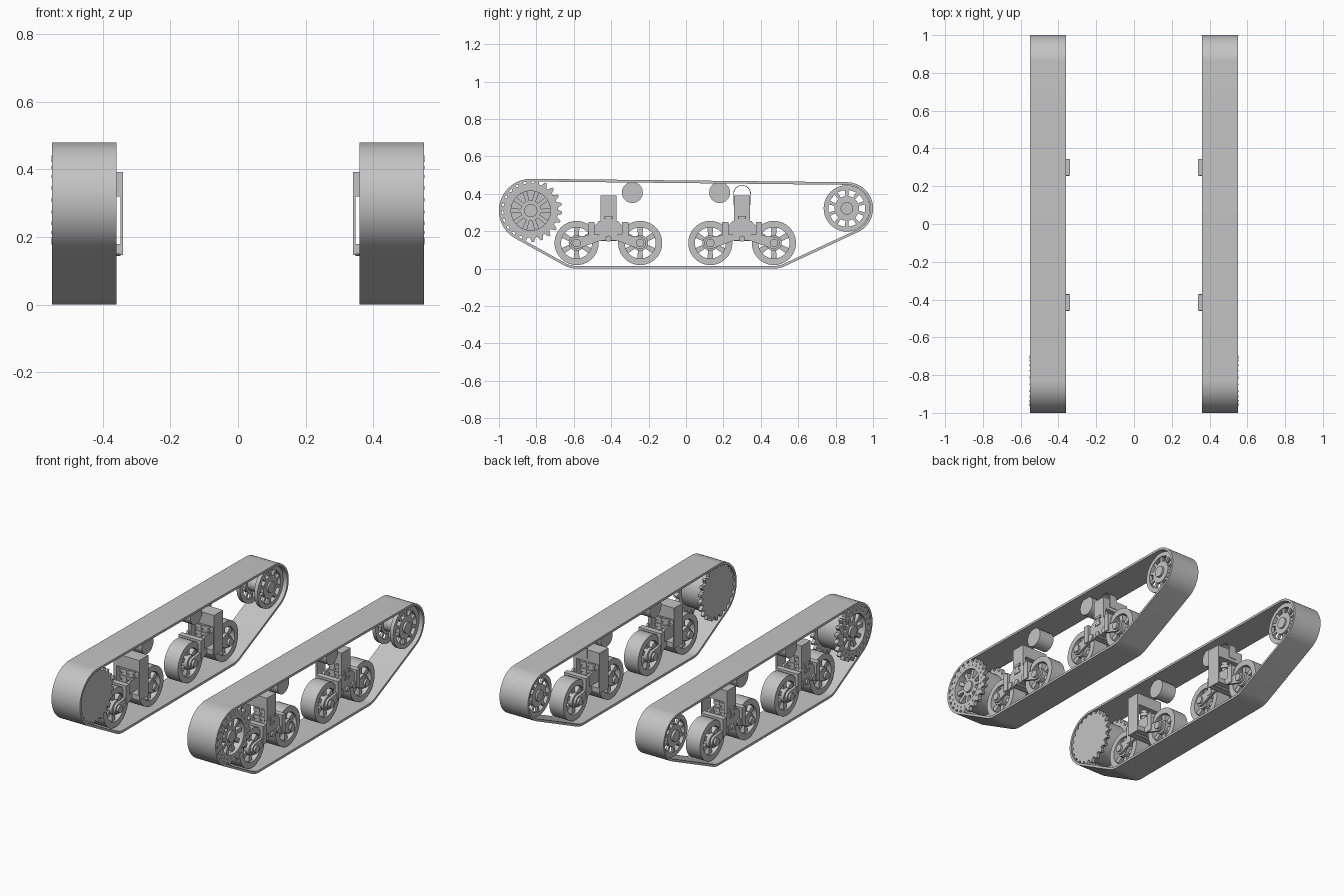
import bpy, bmesh, math
from mathutils import Vector
from mathutils.geometry import convex_hull_2d

if "Cube" in bpy.data.objects:
    bpy.data.objects.remove(bpy.data.objects["Cube"], do_unlink=True)

GREY = (0.55, 0.55, 0.55, 1)
metal = bpy.data.materials.new("plain_grey")
metal.use_nodes = True
metal.diffuse_color = GREY
metal.node_tree.nodes["Principled BSDF"].inputs["Base Color"].default_value = GREY
parts = []


# Outlines in the side plane, as (y, z) points
def circle(c, r, n=40):
    return [(c[0] + r * math.cos(math.tau * i / n), c[1] + r * math.sin(math.tau * i / n))
            for i in range(n)]


def gear(c, root, tip, teeth):
    steps = (root, root, tip, tip)
    return [(c[0] + r * math.cos(a), c[1] + r * math.sin(a))
            for i in range(teeth) for k, r in enumerate(steps)
            for a in [math.tau * (i + (k + 0.5) / 4) / teeth]]


def rect(y0, y1, z0, z1):
    return [(y0, z0), (y1, z0), (y1, z1), (y0, z1)]


def spoke(c, angle, r0, r1, w0, w1):
    u = Vector((math.cos(angle), math.sin(angle)))
    v = Vector((-u.y, u.x))
    o = Vector(c)
    return [tuple(o + u * r + v * w) for r, w in ((r0, -w0), (r1, -w1), (r1, w1), (r0, w0))]


def link(a, b, ra, rb):
    pts = circle(a, ra, 24) + circle(b, rb, 24)
    return [pts[i] for i in convex_hull_2d(pts)]


# Extrude outlines across x; a second outline of equal length makes a hole
def part(name, *solids):
    bm = bmesh.new()
    for outer, inner, x0, x1 in solids:
        n = len(outer)
        loops = [[bm.verts.new((x, y, z)) for y, z in loop]
                 for loop in (outer, inner) if loop for x in (x0, x1)]
        pairs = [(0, 1), (2, 3), (0, 2), (1, 3)] if inner else [(0, 1)]
        for a, b in pairs:
            for i in range(n):
                j = (i + 1) % n
                bm.faces.new((loops[a][i], loops[a][j], loops[b][j], loops[b][i]))
        if not inner:
            bm.faces.new(loops[0])
            bm.faces.new(loops[1])
    bmesh.ops.recalc_face_normals(bm, faces=bm.faces)
    return finish(name, bm)


def finish(name, bm):
    mesh = bpy.data.meshes.new(name)
    bm.to_mesh(mesh)
    bm.free()
    mesh.materials.append(metal)
    obj = bpy.data.objects.new(name, mesh)
    bpy.context.scene.collection.objects.link(obj)
    obj.modifiers.new("other_side", "MIRROR").use_axis[0] = True
    parts.append(obj)
    return obj


SPROCKET, IDLER = (-0.83, 0.31), (0.86, 0.322)
WHEEL_Z, WHEEL_GAP = 0.137, 0.17
BOGIES = (-0.415, 0.3)

# Track belt wrapped around the end wheels and outermost road wheels
anchors = ((SPROCKET, 0.17), (IDLER, 0.14),
           ((BOGIES[0] - WHEEL_GAP, WHEEL_Z), WHEEL_Z), ((BOGIES[1] + WHEEL_GAP, WHEEL_Z), WHEEL_Z))
outside = [p for c, r in anchors for p in circle(c, r, 72)]
inside = [p for c, r in anchors for p in circle(c, r - 0.014, 72)]
hull = convex_hull_2d(outside)
part("track_belt", ([outside[i] for i in hull], [inside[i] for i in hull], 0.36, 0.55))

# Drive sprocket: closed inner gear, drum, open outer gear
rim = gear(SPROCKET, 0.145, 0.168, 22)
part("sprocket_inner_gear", (rim, None, 0.367, 0.387))
part("sprocket_drum", (circle(SPROCKET, 0.125), None, 0.387, 0.505))
part("sprocket_outer_gear", (rim, circle(SPROCKET, 0.105, len(rim)), 0.525, 0.549),
     (circle(SPROCKET, 0.125), circle(SPROCKET, 0.105), 0.505, 0.525))
part("sprocket_hub", (circle(SPROCKET, 0.055), None, 0.505, 0.53),
     (circle(SPROCKET, 0.035), None, 0.53, 0.543),
     *[(spoke(SPROCKET, math.tau * i / 10, 0.05, 0.108, 0.009, 0.013), None, 0.505, 0.53)
       for i in range(10)])
part("sprocket_bolts", *[(circle(p, 0.005, 8), None, 0.549, 0.552)
                         for p in circle(SPROCKET, 0.128, 22)])

# Idler: two spoked discs on one axle
discs = []
for x in (0.385, 0.503):
    discs += [(circle(IDLER, 0.124), circle(IDLER, 0.098), x, x + 0.022),
              (circle(IDLER, 0.066), circle(IDLER, 0.03), x, x + 0.022)]
    discs += [(spoke(IDLER, math.tau * (i + 0.5) / 10, 0.062, 0.1, 0.007, 0.01), None, x + 0.004, x + 0.018)
              for i in range(10)]
part("idler_wheel", *discs)
part("idler_axle", (circle(IDLER, 0.05), None, 0.395, 0.515), (circle(IDLER, 0.033), None, 0.375, 0.538))

# Return rollers
for y in (-0.287, 0.18):
    part("return_roller", (circle((y, 0.407), 0.056), None, 0.405, 0.505))

for c in BOGIES:
    # Road wheels
    for side in (-1, 1):
        hub = (c + side * WHEEL_GAP, WHEEL_Z)
        part("road_wheel", (circle(hub, 0.118), circle(hub, 0.083), 0.41, 0.505),
             (circle(hub, 0.042), None, 0.405, 0.512),
             *[(spoke(hub, math.tau * (i + 0.5) / 6, 0.035, 0.086, 0.011, 0.016), None, 0.425, 0.492)
               for i in range(6)])
        part("wheel_axle", (circle(hub, 0.022), None, 0.375, 0.54))
        # Swing arms with their clamp blocks on both faces of the wheel
        pivot = (c + side * 0.06, 0.165)
        elbow = (c + side * 0.09, 0.16)
        block = rect(elbow[0] - 0.017, elbow[0] + 0.017, 0.14, 0.25)
        part("swing_arm", *[(link(hub, pivot, 0.032, 0.02), None, x, x + 0.014) for x in (0.388, 0.514)],
             *[(block, None, x, x + 0.02) for x in (0.384, 0.514)],
             (rect(elbow[0] - 0.017, elbow[0] + 0.017, 0.225, 0.25), None, 0.385, 0.52))

    # Bracket: flared plates and lower crossbar
    flare = [(c - 0.1, 0.15), (c + 0.1, 0.15), (c + 0.1, 0.2), (c + 0.05, 0.255),
             (c - 0.05, 0.255), (c - 0.1, 0.2)]
    part("bogie_bracket", *[(flare, None, x, x + 0.014) for x in (0.395, 0.505)],
         (rect(c - 0.045, c + 0.045, 0.15, 0.18), None, 0.345, 0.52))
    # Inverted U post
    part("bogie_post", (rect(c - 0.043, c + 0.043, 0.32, 0.392), None, 0.34, 0.515),
         (rect(c - 0.043, c + 0.043, 0.147, 0.33), None, 0.34, 0.348),
         (rect(c - 0.043, c + 0.043, 0.15, 0.33), None, 0.495, 0.515))
    part("post_fitting", (rect(c - 0.022, c + 0.022, 0.265, 0.28), None, 0.515, 0.524),
         (rect(c - 0.013, c + 0.013, 0.235, 0.265), None, 0.515, 0.522),
         (rect(c - 0.022, c + 0.022, 0.22, 0.235), None, 0.515, 0.524),
         (circle((c, 0.16), 0.016, 20), None, 0.348, 0.53))
    # Upright springs in stacked coils
    bm = bmesh.new()
    for x in (0.425, 0.468):
        for k in range(7):
            made = bmesh.ops.create_cone(bm, cap_ends=True, segments=20, depth=0.02,
                                         radius1=0.026 if k % 2 else 0.019, radius2=0.026 if k % 2 else 0.019)
            bmesh.ops.translate(bm, verts=made["verts"], vec=(x, c, 0.19 + 0.02 * k))
    finish("bogie_spring", bm)

# Thin guide hoop over the rear post
c = BOGIES[1]
hoop = [rect(c - 0.047, c + 0.047, 0.34, 0.4)[k] for k in (1,)]
hoop += [(c + 0.047 * math.cos(a), 0.4 + 0.047 * math.sin(a)) for a in [math.pi * i / 20 for i in range(21)]]
hoop += [(c - 0.047, 0.34)]
inner = [(c + (y - c) * 0.93, z - 0.003 * (z > 0.4)) for y, z in hoop]
part("guide_hoop", (hoop + inner[::-1], None, 0.42, 0.47))

# Smooth round surfaces, keep edges sharp
bpy.ops.object.select_all(action="DESELECT")
for obj in parts:
    obj.select_set(True)
bpy.context.view_layer.objects.active = parts[0]
bpy.ops.object.shade_smooth_by_angle(angle=math.radians(30))
